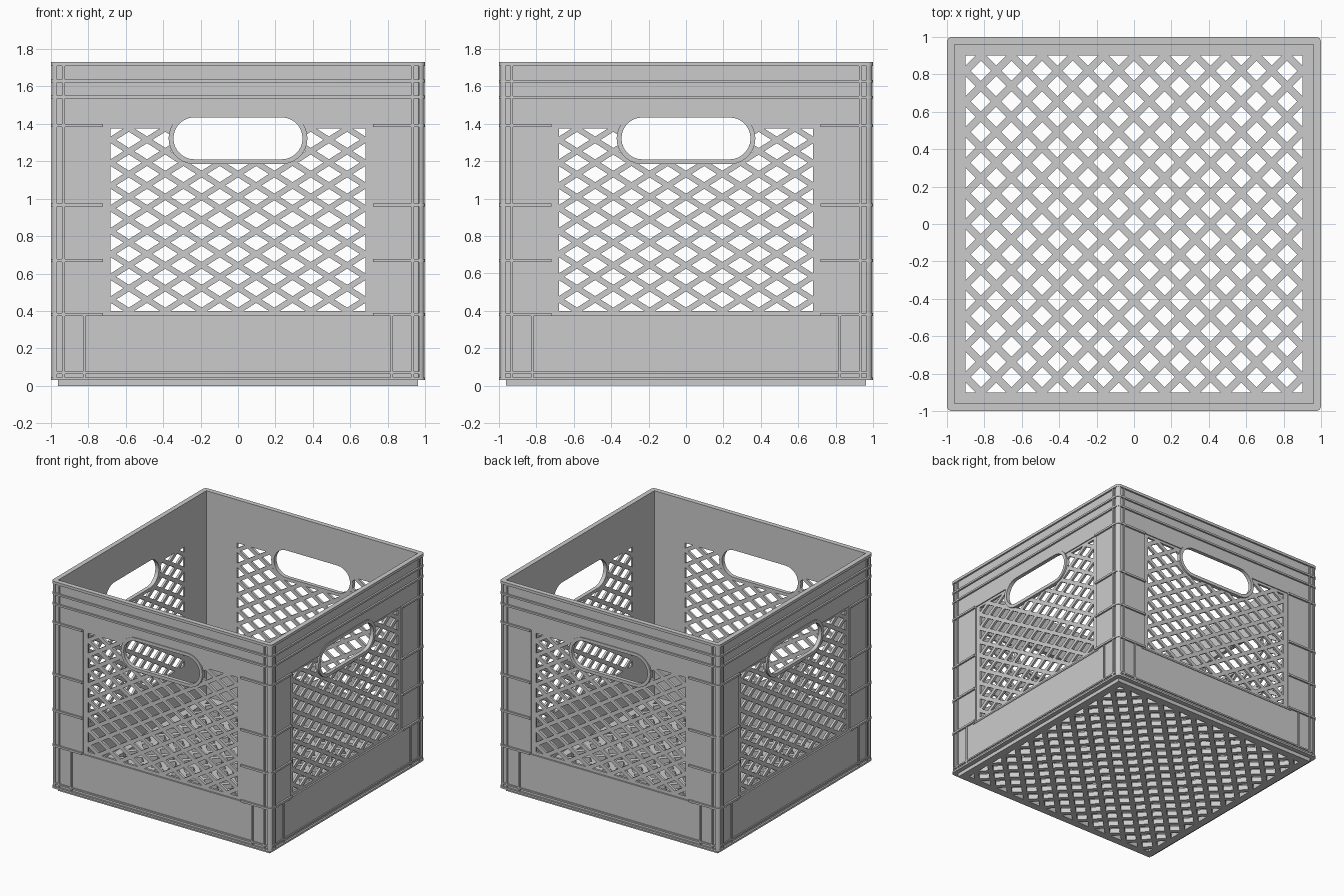
import bpy
from math import sin, cos, pi
from mathutils import Vector, Matrix
from mathutils.geometry import delaunay_2d_cdt

if "Cube" in bpy.data.objects:
    bpy.data.objects.remove(bpy.data.objects["Cube"])

# ---------- helpers ----------
def slab(pts, faces, lo, hi):
    """Thicken flat counter-clockwise faces from depth lo to hi."""
    n = len(pts)
    verts = [(p[0], p[1], lo) for p in pts] + [(p[0], p[1], hi) for p in pts]
    out = [tuple(f) for f in faces] + []
    out = [tuple(i + n for i in f) for f in faces] + [tuple(reversed(f)) for f in faces]
    edges = {(f[i], f[(i + 1) % len(f)]) for f in faces for i in range(len(f))}
    out += [(a, b, b + n, a + n) for a, b in edges if (b, a) not in edges]
    return verts, out


def make(name, solids, mats):
    """One object holding every solid repeated through every matrix."""
    verts, faces = [], []
    for m in mats:
        for v, f in solids:
            k = len(verts)
            verts += [m @ Vector(p) for p in v]
            faces += [tuple(i + k for i in face) for face in f]
    me = bpy.data.meshes.new(name)
    me.from_pydata(verts, [], faces)
    me.update()
    ob = bpy.data.objects.new(name, me)
    bpy.context.collection.objects.link(ob)
    bpy.ops.object.select_all(action='DESELECT')
    ob.select_set(True)
    bpy.context.view_layer.objects.active = ob
    bpy.ops.object.shade_smooth_by_angle()
    return ob


def plate(loops, solid, lo, hi):
    """Flat plate cut along the loops, kept where solid(x, y) is true."""
    pts, edges = [], []
    for loop in loops:
        k, n = len(pts), len(loop)
        pts += [Vector(p) for p in loop]
        edges += [(k + i, k + (i + 1) % n) for i in range(n)]
    v, _, tris, *_ = delaunay_2d_cdt(pts, edges, [], 0, 1e-6)
    keep = []
    for t in tris:
        c = (v[t[0]] + v[t[1]] + v[t[2]]) / 3
        if solid(c.x, c.y):
            a, b, d = (v[i] for i in t)
            keep.append(t if (b - a).cross(d - a) > 0 else t[::-1])
    return slab(v, keep, lo, hi)


def rect(x0, x1, y0, y1):
    return [(x0, y0), (x1, y0), (x1, y1), (x0, y1)]


def box(x0, x1, y0, y1, lo, hi):
    return slab(rect(x0, x1, y0, y1), [(0, 1, 2, 3)], lo, hi)


def lattice(x0, x1, y0, y1, nx, ny, a, b):
    """Diamond loops over a rectangle, and a test for being in a hole."""
    hx, hy = (x1 - x0) / nx / 2, (y1 - y0) / ny / 2
    cs = [(x0 + i * hx, y0 + j * hy) for i in range(2 * nx + 1)
          for j in range(2 * ny + 1) if (i + j) % 2 == 0]
    loops = [[(x - a, y), (x, y - b), (x + a, y), (x, y + b)] for x, y in cs]
    loops.append(rect(x0, x1, y0, y1))

    def hole(x, y):
        return x0 < x < x1 and y0 < y < y1 and any(
            abs(x - cx) / a + abs(y - cy) / b < 1 for cx, cy in cs)
    return loops, hole


HX, HZ = 0.233, 1.322   # handle: half straight length, height

def stadium(r, n=14):
    right = [(HX + r * cos(t), HZ + r * sin(t))
             for t in (pi * i / n - pi / 2 for i in range(n + 1))]
    return right + [(-x, 2 * HZ - z) for x, z in right]


def in_stadium(x, z, r):
    return max(abs(x) - HX, 0) ** 2 + (z - HZ) ** 2 < (r * 0.997) ** 2


def corner(z0, z1, start, outer, inner=0.96, r=0.03):
    """L-shaped strip round one corner, starting at 'start' on both walls."""
    arc = [(outer - r + r * cos(t), outer - r + r * sin(t))
           for t in (pi / 2 * i / 6 for i in range(7))]
    pts = [(outer, start)] + arc + [(start, outer), (start, inner)]
    if start < inner:
        pts += [(inner, inner), (inner, start)]
    return slab(pts, [tuple(range(len(pts)))], z0, z1)


# four-fold repeats: around z for corners, upright and around z for walls
turns = [Matrix.Rotation(i * pi / 2, 4, 'Z') for i in range(4)]
walls = [t @ Matrix.Rotation(pi / 2, 4, 'X') for t in turns]
HOLE, RING, TOP = 0.112, 0.138, 1.73

# ---------- side walls with diamond lattice and handle opening ----------
loops, hole = lattice(-0.68, 0.68, 0.40, 1.375, 7, 8, 0.068, 0.043)
loops += [rect(-0.93, 0.93, 0.03, TOP), stadium(HOLE), stadium(RING)]
make("lattice_walls", [plate(
    loops, lambda x, z: not in_stadium(x, z, HOLE)
    and (in_stadium(x, z, RING) or not hole(x, z)), 0.96, 0.978)], walls)

# raised frame around the lattice area
make("raised_frame", [plate(
    [rect(-0.93, 0.93, 0.03, TOP), rect(-0.72, 0.72, 0.375, 1.395), stadium(RING)],
    lambda x, z: not in_stadium(x, z, RING)
    and not (abs(x) < 0.72 and 0.375 < z < 1.395), 0.978, 0.986)], walls)

# handle rims
make("handle_rims", [plate(
    [stadium(RING), stadium(HOLE)],
    lambda x, z: in_stadium(x, z, RING) and not in_stadium(x, z, HOLE),
    0.978, 0.992)], walls)

# ---------- corner posts and their slotted edges ----------
make("corner_posts", [corner(0.03, TOP, 0.93, 0.986)], turns)
make("corner_edges", [corner(0.03, TOP, 0.968, 0.996)], turns)

# ---------- ribs running all the way round ----------
bands = [(0.03, 0.045, 1.0), (0.064, 0.076, 0.995), (1.535, 1.55, 1.0),
         (1.62, 1.635, 1.0), (1.708, TOP, 1.0)]
make("ring_ribs", [corner(a, b, 0, o) for a, b, o in bands], turns)

# short ribs wrapped round the corners
make("corner_ribs", [corner(z - 0.008, z + 0.008, 0.72, 1.0)
                     for z in (0.38, 0.67, 0.965, 1.39)], turns)

# upright ribs beside the corners and at the ends of the lower panel
uprights = []
for s in (-1, 1):
    for x, z1 in ((0.932, TOP - 0.01), (0.822, 0.375)):
        uprights.append(box(s * x - 0.007, s * x + 0.007, 0.04, z1, 0.975, 0.995))
# thin lip along the top of the lower panel
uprights.append(box(-0.75, 0.75, 0.362, 0.375, 0.975, 0.991))
make("upright_ribs", uprights, walls)

# ---------- floor grid, also the foot ----------
loops, hole = lattice(-0.9, 0.9, -0.9, 0.9, 11, 11, 0.054, 0.054)
loops.append(rect(-0.962, 0.962, -0.962, 0.962))
make("floor_grid", [plate(loops, lambda x, y: not hole(x, y), 0.0, 0.04)],
     [Matrix.Identity(4)])
